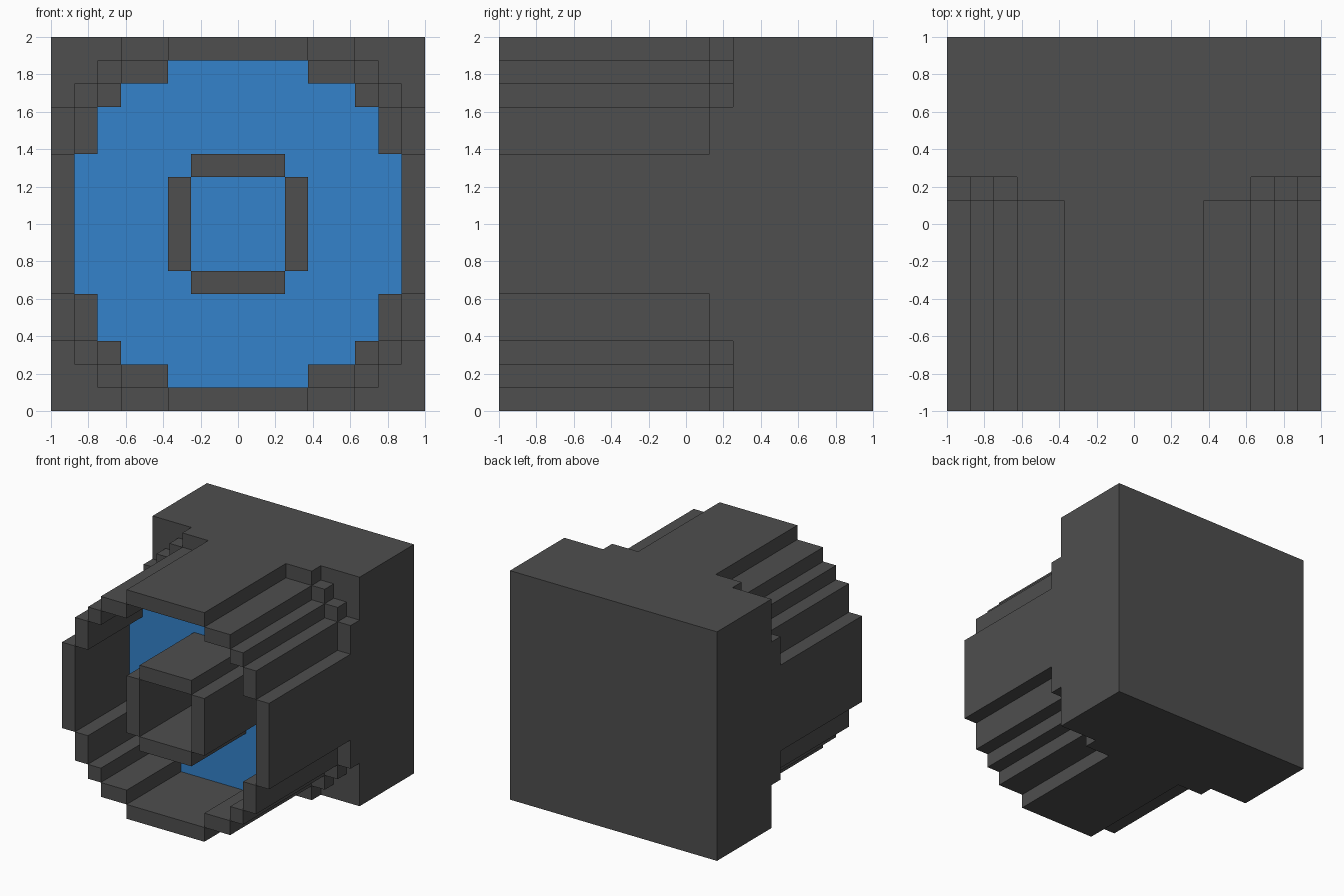
import bpy
import bmesh

if "Cube" in bpy.data.objects:
    bpy.data.objects.remove(bpy.data.objects["Cube"])

# Grid lines of the blocky design (uneven spacing, one line per step)
HALF = [0.25, 0.375, 0.625, 0.75, 0.875, 1.0]
XS = [-v for v in reversed(HALF)] + HALF
YS = [-1.0, -0.25, 0.125, 0.25, 1.0]
ZS = [v + 1.0 for v in XS]
GRID = (XS, YS, ZS)


def material(name, rgb):
    m = bpy.data.materials.new(name)
    m.diffuse_color = (*rgb, 1.0)
    m.use_nodes = True
    m.node_tree.nodes["Principled BSDF"].inputs["Base Color"].default_value = m.diffuse_color
    return m


GREY = material("dark_grey", (0.0762, 0.0762, 0.0762))
BLUE = material("lens_blue", (0.034, 0.223, 0.597))


def inside(a, h, steps):
    """True if (a, h) lies in a stepped round outline of (height, width) pairs."""
    return any(h < height and a < width for height, width in steps)


OUTER = [(0.375, 1.0), (0.625, 0.875), (0.75, 0.75), (0.875, 0.625), (1.0, 0.375)]
INNER = [(0.375, 0.875), (0.625, 0.75), (0.75, 0.625), (0.875, 0.375)]
COLLAR = [(0.625, 1.0), (0.75, 0.875), (0.875, 0.75), (1.0, 0.625)]


def part_at(a, y, h):
    """Name of the part filling a point; a and h are distances from the axis."""
    if y > 0.25:
        return "back_block"
    if y > 0.125:
        return "collar" if inside(a, h, COLLAR) else None
    if y > -0.25:
        return "barrel_body" if inside(a, h, OUTER) else None
    if inside(a, h, OUTER) and not inside(a, h, INNER):
        return "barrel_rim"
    if min(a, h) < 0.25 < max(a, h) < 0.375:
        return "centre_tube"
    return None


# Fill the grid cells
cells = {}
for i in range(len(XS) - 1):
    for j in range(len(YS) - 1):
        for k in range(len(ZS) - 1):
            x, y, z = ((g[n] + g[n + 1]) / 2 for g, n in zip(GRID, (i, j, k)))
            part = part_at(abs(x), y, abs(z - 1.0))
            if part:
                cells[i, j, k] = part


def build(name):
    """Skin one part, leaving out faces hidden against any filled cell."""
    bm = bmesh.new()
    verts = {}

    def vert(key):
        if key not in verts:
            verts[key] = bm.verts.new([g[n] for g, n in zip(GRID, key)])
        return verts[key]

    for cell, part in cells.items():
        if part != name:
            continue
        for axis in range(3):
            u, v = (axis + 1) % 3, (axis + 2) % 3
            for side in (0, 1):
                neighbour = list(cell)
                neighbour[axis] += 2 * side - 1
                if tuple(neighbour) in cells:
                    continue
                quad = []
                for du, dv in ((0, 0), (1, 0), (1, 1), (0, 1)):
                    key = list(cell)
                    key[axis] += side
                    key[u] += du
                    key[v] += dv
                    quad.append(vert(tuple(key)))
                face = bm.faces.new(quad if side else quad[::-1])
                # The front of the barrel body is the blue lens
                if name == "barrel_body" and axis == 1 and side == 0:
                    face.material_index = 1

    mesh = bpy.data.meshes.new(name)
    bm.to_mesh(mesh)
    bm.free()
    mesh.materials.append(GREY)
    mesh.materials.append(BLUE)
    bpy.context.collection.objects.link(bpy.data.objects.new(name, mesh))


for part_name in ("back_block", "collar", "barrel_body", "barrel_rim", "centre_tube"):
    build(part_name)
